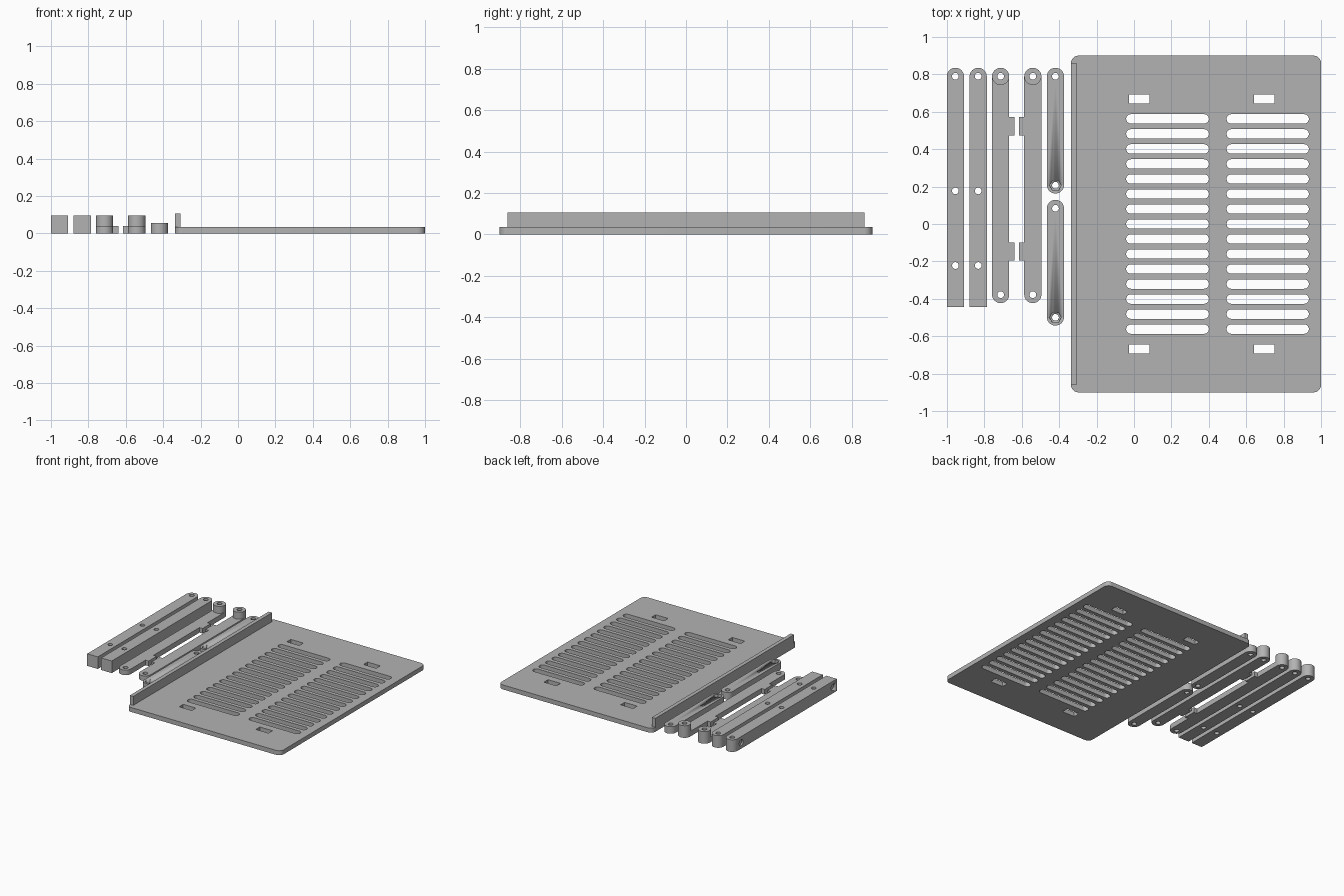
import bpy, bmesh, math
from mathutils import Matrix

cube = bpy.data.objects.get("Cube")
if cube:
    bpy.data.objects.remove(cube, do_unlink=True)

grey = bpy.data.materials.new("light grey plastic")
grey.use_nodes = True
grey.diffuse_color = (0.45, 0.45, 0.45, 1)
grey.node_tree.nodes["Principled BSDF"].inputs["Base Color"].default_value = (0.45, 0.45, 0.45, 1)


def rounded(x0, x1, y0, y1, front=0.0, back=None, steps=10):
    """Rectangle outline with rounded front and back corners."""
    back = front if back is None else back
    corners = [(x1 - back, y1 - back, back, 0), (x0 + back, y1 - back, back, 1),
               (x0 + front, y0 + front, front, 2), (x1 - front, y0 + front, front, 3)]
    pts = []
    for cx, cy, r, quarter in corners:
        n = steps if r else 0
        for i in range(n + 1):
            a = math.pi / 2 * (quarter + (i / n if n else 0))
            p = (cx + r * math.cos(a), cy + r * math.sin(a))
            if not pts or math.dist(p, pts[-1]) > 1e-4:
                pts.append(p)
    if math.dist(pts[0], pts[-1]) < 1e-4:
        pts.pop()
    return pts


def circle(x, y, r, n=24):
    return [(x + r * math.cos(math.tau * i / n), y + r * math.sin(math.tau * i / n))
            for i in range(n)]


def plate(name, outlines, z0, z1):
    """Extrude a closed outline with holes from z0 to z1."""
    curve = bpy.data.curves.new(name + " profile", 'CURVE')
    curve.dimensions = '2D'
    curve.fill_mode = 'BOTH'
    curve.extrude = (z1 - z0) / 2
    for pts in outlines:
        spline = curve.splines.new('POLY')
        spline.points.add(len(pts) - 1)
        for point, (x, y) in zip(spline.points, pts):
            point.co = (x, y, 0, 1)
        spline.use_cyclic_u = True
    temp = bpy.data.objects.new(name + " profile", curve)
    mesh = bpy.data.meshes.new_from_object(temp)
    bpy.data.objects.remove(temp)
    bpy.data.curves.remove(curve)
    mesh.transform(Matrix.Translation((0, 0, (z0 + z1) / 2)))
    bm = bmesh.new()
    bm.from_mesh(mesh)
    bmesh.ops.remove_doubles(bm, verts=bm.verts, dist=1e-5)
    bmesh.ops.recalc_face_normals(bm, faces=bm.faces)
    bm.to_mesh(mesh)
    bm.free()
    mesh.name = name
    mesh.materials.clear()
    mesh.materials.append(grey)
    obj = bpy.data.objects.new(name, mesh)
    bpy.context.collection.objects.link(obj)
    bpy.ops.object.select_all(action='DESELECT')
    obj.select_set(True)
    bpy.context.view_layer.objects.active = obj
    bpy.ops.object.shade_smooth_by_angle(angle=math.radians(30))
    return obj


def cut(obj, cutter):
    cutter.hide_render = True
    cutter.hide_viewport = True
    cutter.display_type = 'WIRE'
    mod = obj.modifiers.new("recess", 'BOOLEAN')
    mod.operation = 'DIFFERENCE'
    mod.solver = 'EXACT'
    mod.object = cutter


HOLE = 0.018
HALF = 0.046

# Tray: ventilation slots in two columns and four strap holes
outlines = [rounded(-0.337, 1.0, -0.9, 0.9, 0.04)]
for x0, x1 in ((-0.042, 0.4), (0.495, 0.935)):
    for row in range(-7, 8):
        y = row * 0.0803
        outlines.append(rounded(x0, x1, y - 0.025, y + 0.025, 0.0249, steps=6))
for x0 in (-0.026, 0.641):
    for y in (-0.668, 0.668):
        outlines.append(rounded(x0, x0 + 0.109, y - 0.025, y + 0.025))
plate("tray", outlines, 0, 0.035)
plate("tray_lip", [rounded(-0.337, -0.307, -0.862, 0.862)], 0.035, 0.105)

# Thick legs: rounded back end, square front end, three bolt holes
for name, x in (("outer_leg", -0.955), ("inner_leg", -0.833)):
    shape = rounded(x - HALF, x + HALF, -0.443, 0.835, 0, HALF)
    leg = plate(name, [shape] + [circle(x, y, HOLE) for y in (0.79, 0.177, -0.222)], 0, 0.095)
    if name == "outer_leg":
        for i, y in enumerate((0.745, -0.395)):
            pin = plate(f"side_recess_cutter_{i}", [circle(0, 0, 0.024)], -0.012, 0.012)
            pin.data.transform(Matrix.Translation((x - HALF, y, 0.0475))
                               @ Matrix.Rotation(math.pi / 2, 4, 'Y'))
            cut(leg, pin)

# Thin arms: raised boss at the back, two tabs facing each other
for name, x, side in (("right_arm", -0.713, 1), ("left_arm", -0.541, -1)):
    shape = rounded(x - HALF, x + HALF, -0.423, 0.835, HALF)
    plate(name, [shape, circle(x, 0.79, HOLE), circle(x, -0.378, HOLE)], 0, 0.04)
    plate(name + "_boss", [circle(x, 0.789, HALF, 40), circle(x, 0.79, HOLE)], 0.04, 0.095)
    for i, y in enumerate((0.523, -0.147)):
        xa, xb = sorted((x + side * HALF, x + side * 0.074))
        plate(f"{name}_tab_{i}", [rounded(xa, xb, y - 0.049, y + 0.049)], 0, 0.04)

# Short links: hexagonal nut recess around the front hole
LINK_X = -0.42
for name, y0, y1 in (("back_link", 0.163, 0.835), ("front_link", -0.543, 0.129)):
    shape = rounded(LINK_X - HALF, LINK_X + HALF, y0, y1, HALF)
    ya, yb = y0 + 0.044, y1 - 0.045
    link = plate(name, [shape, circle(LINK_X, ya, HOLE), circle(LINK_X, yb, HOLE)], 0, 0.055)
    cut(link, plate(name + "_nut_cutter", [circle(LINK_X, ya, 0.031, 6)], 0.03, 0.08))
